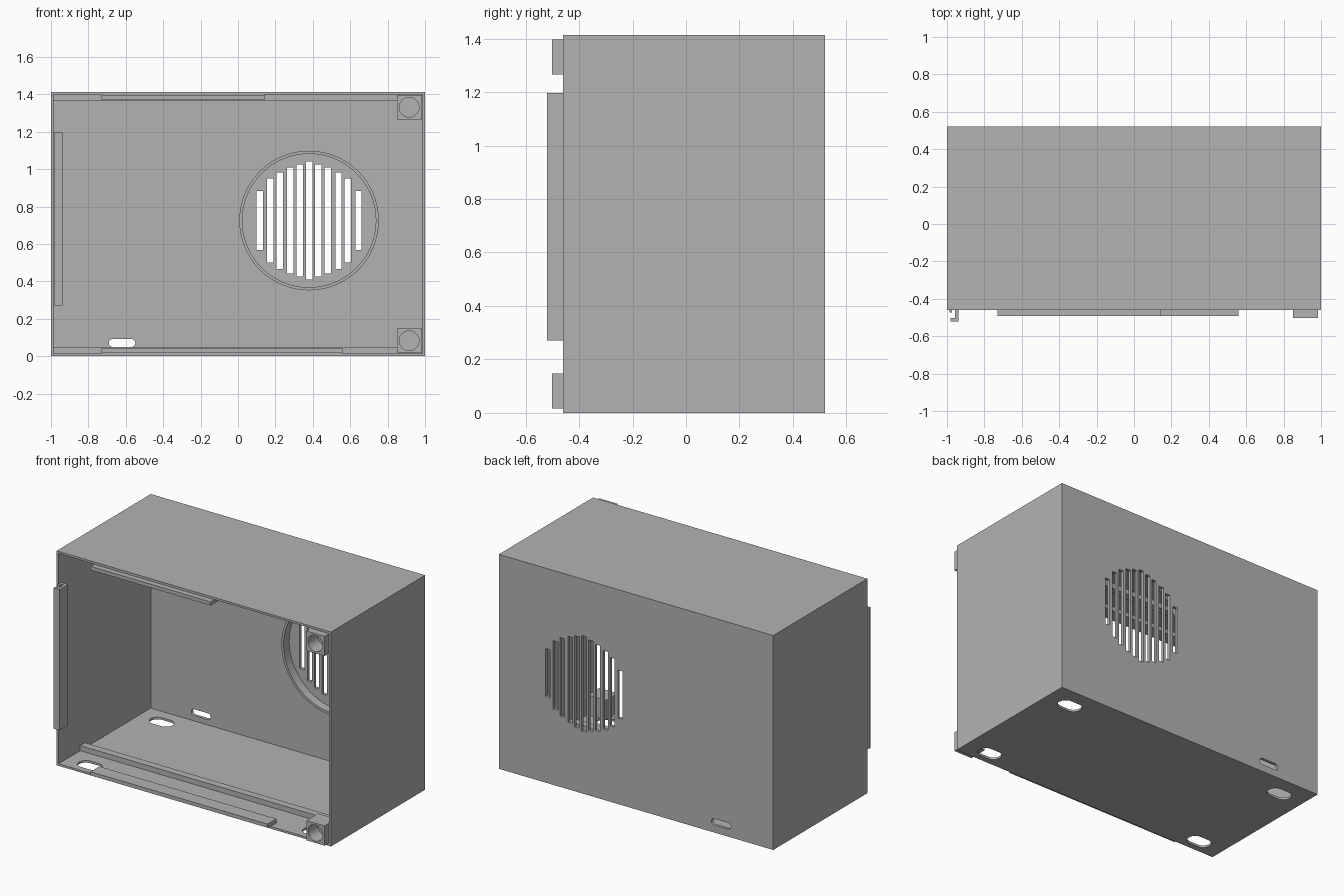
import bpy
import bmesh
from math import pi, sin, cos
from mathutils import Matrix, Vector

cube = bpy.data.objects.get("Cube")
if cube:
    bpy.data.objects.remove(cube)

grey = bpy.data.materials.new("plastic_grey")
grey.use_nodes = True
colour = (0.45, 0.45, 0.45, 1)
grey.diffuse_color = colour
grey.node_tree.nodes["Principled BSDF"].inputs["Base Color"].default_value = colour


def finish(name, bm):
    bmesh.ops.recalc_face_normals(bm, faces=bm.faces)
    mesh = bpy.data.meshes.new(name)
    bm.to_mesh(mesh)
    bm.free()
    mesh.materials.append(grey)
    obj = bpy.data.objects.new(name, mesh)
    bpy.context.collection.objects.link(obj)
    return obj


def box(name, x, y, z):
    """Box from (low, high) ranges on each axis."""
    bm = bmesh.new()
    size = [r[1] - r[0] for r in (x, y, z)]
    centre = Vector([(r[0] + r[1]) / 2 for r in (x, y, z)])
    bmesh.ops.create_cube(bm, size=1, matrix=Matrix.Translation(centre) @ Matrix.Diagonal((*size, 1)))
    return finish(name, bm)


def stadium(name, centre, half, radius, depth, axis, steps=16):
    """Round-ended prism, long in x, running along axis 'y' or 'z'; a disc when half is 0."""
    bm = bmesh.new()
    ring = []
    for side in (1, -1):
        for i in range(steps + 1):
            if half == 0 and i == steps:
                continue
            a = -pi / 2 + pi * i / steps
            u, v = side * (half + radius * cos(a)), side * radius * sin(a)
            d = -depth / 2
            offset = (u, d, v) if axis == "y" else (u, v, d)
            ring.append(bm.verts.new(Vector(centre) + Vector(offset)))
    face = bm.faces.new(ring)
    out = bmesh.ops.extrude_face_region(bm, geom=[face])
    move = (0, depth, 0) if axis == "y" else (0, 0, depth)
    bmesh.ops.translate(bm, vec=move, verts=[e for e in out["geom"] if isinstance(e, bmesh.types.BMVert)])
    return finish(name, bm)


def cut(target, cutters):
    """Subtract each cutter and discard it."""
    bpy.context.view_layer.objects.active = target
    for cutter in cutters:
        cutter.hide_render = True
        mod = target.modifiers.new("cut", "BOOLEAN")
        mod.operation = "DIFFERENCE"
        mod.solver = "EXACT"
        mod.object = cutter
        bpy.ops.object.modifier_apply(modifier=mod.name)
        bpy.data.objects.remove(cutter)


H = 1.413                # case height
FRONT, BACK = -0.46, 0.52
WALL = 0.014
IN = 1 - WALL            # inner face of the side walls
SX, SZ = 0.38, 0.725     # speaker centre

# Open-fronted case
case = box("case", (-1, 1), (FRONT, BACK), (0, H))
cutters = [box("cavity", (-IN, IN), (FRONT - 0.1, BACK - 0.02), (WALL, H - WALL))]

# Speaker grille slots
half_heights = [0.315, 0.30, 0.283, 0.258, 0.225, 0.158]
offsets = [0, 0.05, 0.1, 0.157, 0.207, 0.264]
for i, (dx, h) in enumerate(zip(offsets, half_heights)):
    for side in ((1, -1) if i else (1,)):
        x = SX + side * dx
        cutters.append(box("slot", (x - 0.017, x + 0.017), (BACK - 0.1, BACK + 0.1), (SZ - h, SZ + h)))

# Cable slot in the back, four mounting holes in the floor
cutters.append(stadium("cable_slot", (-0.62, BACK, 0.07), 0.05, 0.021, 0.2, "y"))
for x in (-0.82, 0.82):
    for y in (-0.37, 0.377):
        cutters.append(stadium("floor_hole", (x, y, 0), 0.03, 0.05, 0.06, "z"))
cut(case, cutters)

# Speaker ring on the inner back wall
ring = stadium("speaker_ring", (SX, 0.472, SZ), 0, 0.373, 0.06, "y", 40)
cut(ring, [stadium("ring_hole", (SX, 0.472, SZ), 0, 0.357, 0.2, "y", 40)])

# Rails, lid clips and screw blocks, floor and ceiling
for level, clip_end in (("lower", 0.56), ("upper", 0.145)):
    def span(low, high):
        return (low, high) if level == "lower" else (H - high, H - low)

    box(level + "_rail", (-IN, IN), (-0.235, -0.185), span(WALL, 0.048))
    box(level + "_clip", (-0.73, clip_end), (-0.492, -0.40), span(WALL + 0.004, 0.042))
    box(level + "_clip_root", (-0.73, clip_end), (-0.455, -0.40), span(WALL - 0.004, 0.03))
    z = span(WALL + 0.003, 0.147)
    block = box(level + "_screw_block", (0.85, IN - 0.003), (-0.502, -0.38), z)
    centre = (0.915, -0.502, (z[0] + z[1]) / 2)
    cut(block, [stadium("screw_hole", centre, 0, 0.053, 0.2, "y")])

# Hooked latch along the right edge
latch_z = (0.27, 1.197)
box("latch_arm", (-0.957, -0.938), (-0.515, -0.43), latch_z)
box("latch_hook", (-0.98, -0.938), (-0.52, -0.503), latch_z)
box("latch_root", (-IN, -0.94), (-0.45, -0.43), latch_z)
box("latch_lip", (-IN, -0.972), (-0.472, -0.44), latch_z)

# Smooth round surfaces, sharp edges kept
for obj in bpy.context.collection.objects:
    obj.select_set(obj.type == "MESH")
bpy.context.view_layer.objects.active = case
bpy.ops.object.shade_smooth_by_angle(angle=pi / 6)
